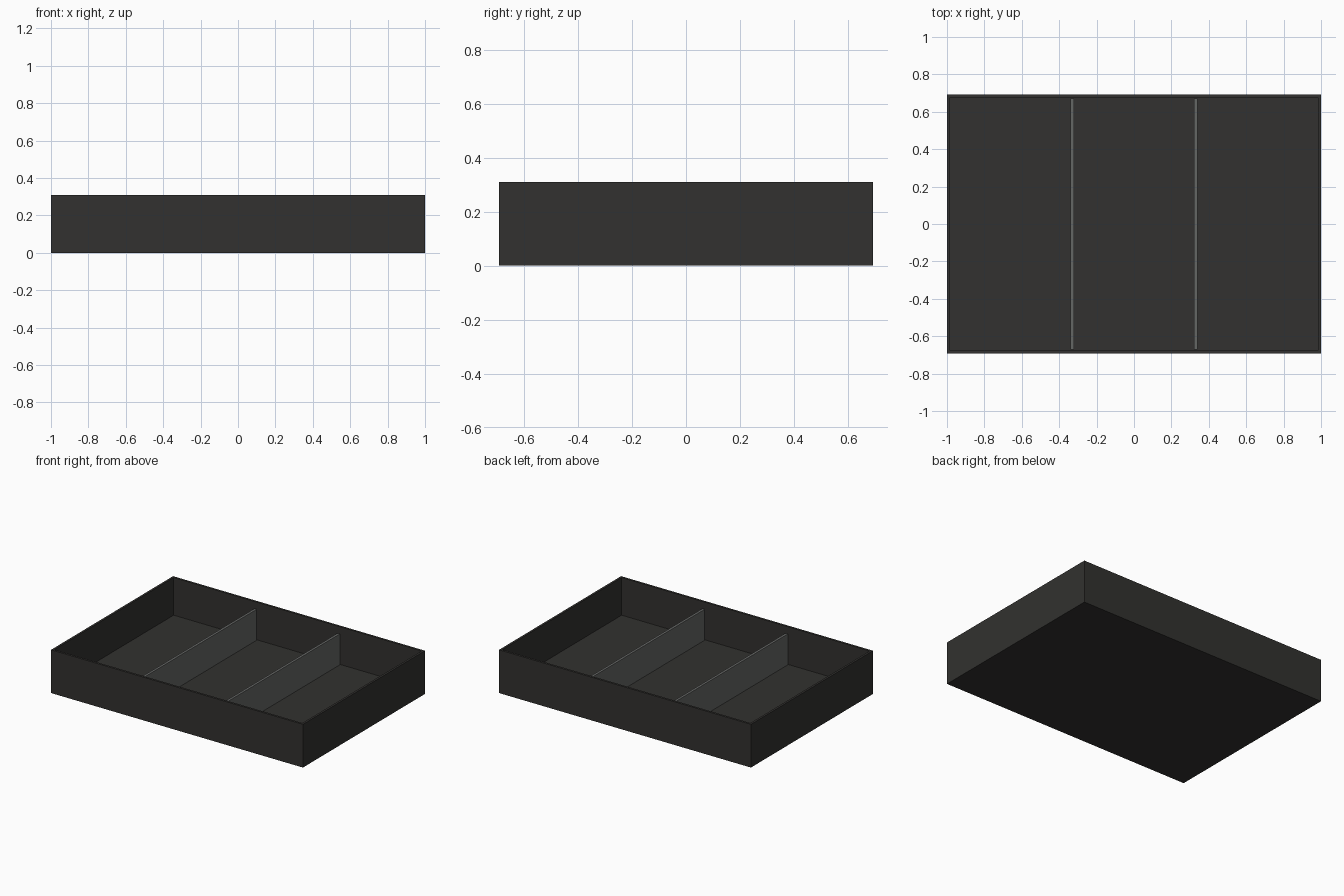
import bpy

if "Cube" in bpy.data.objects:
    bpy.data.objects.remove(bpy.data.objects["Cube"])

W, D, H = 2.0, 1.384, 0.31   # outer size
T = 0.022                    # wall thickness
FLOOR = 0.04                 # floor thickness
DIV_TOP = 0.262              # divider height


def material(name, colour):
    m = bpy.data.materials.new(name)
    m.diffuse_color = (*colour, 1)
    m.use_nodes = True
    m.node_tree.nodes["Principled BSDF"].inputs["Base Color"].default_value = m.diffuse_color
    return m


def box(name, lo, hi, mat):
    centre = [(a + b) / 2 for a, b in zip(lo, hi)]
    bpy.ops.mesh.primitive_cube_add(size=1, location=centre)
    ob = bpy.context.object
    ob.name = name
    ob.scale = [b - a for a, b in zip(lo, hi)]
    bpy.ops.object.transform_apply(location=False, rotation=False, scale=True)
    ob.data.materials.append(mat)
    return ob


dark = material("dark_shell", (0.032, 0.031, 0.029))
grey = material("divider_grey", (0.13, 0.135, 0.13))

# Tray shell: a block whose top face is inset and pushed down
tray = box("tray_shell", (-W / 2, -D / 2, 0), (W / 2, D / 2, H), dark)
import bmesh
bm = bmesh.new()
bm.from_mesh(tray.data)
top = max(bm.faces, key=lambda f: f.calc_center_median().z)
bmesh.ops.inset_region(bm, faces=[top], thickness=T)
well = bmesh.ops.extrude_discrete_faces(bm, faces=[top])["faces"][0]
bmesh.ops.translate(bm, verts=well.verts, vec=(0, 0, FLOOR - H))
bm.to_mesh(tray.data)
bm.free()

# Two dividers splitting the tray into three bays
for side, x in (("left", -0.33), ("right", 0.33)):
    box(f"{side}_divider", (x - 0.009, -D / 2 + T, FLOOR),
        (x + 0.009, D / 2 - T, DIV_TOP), grey)
